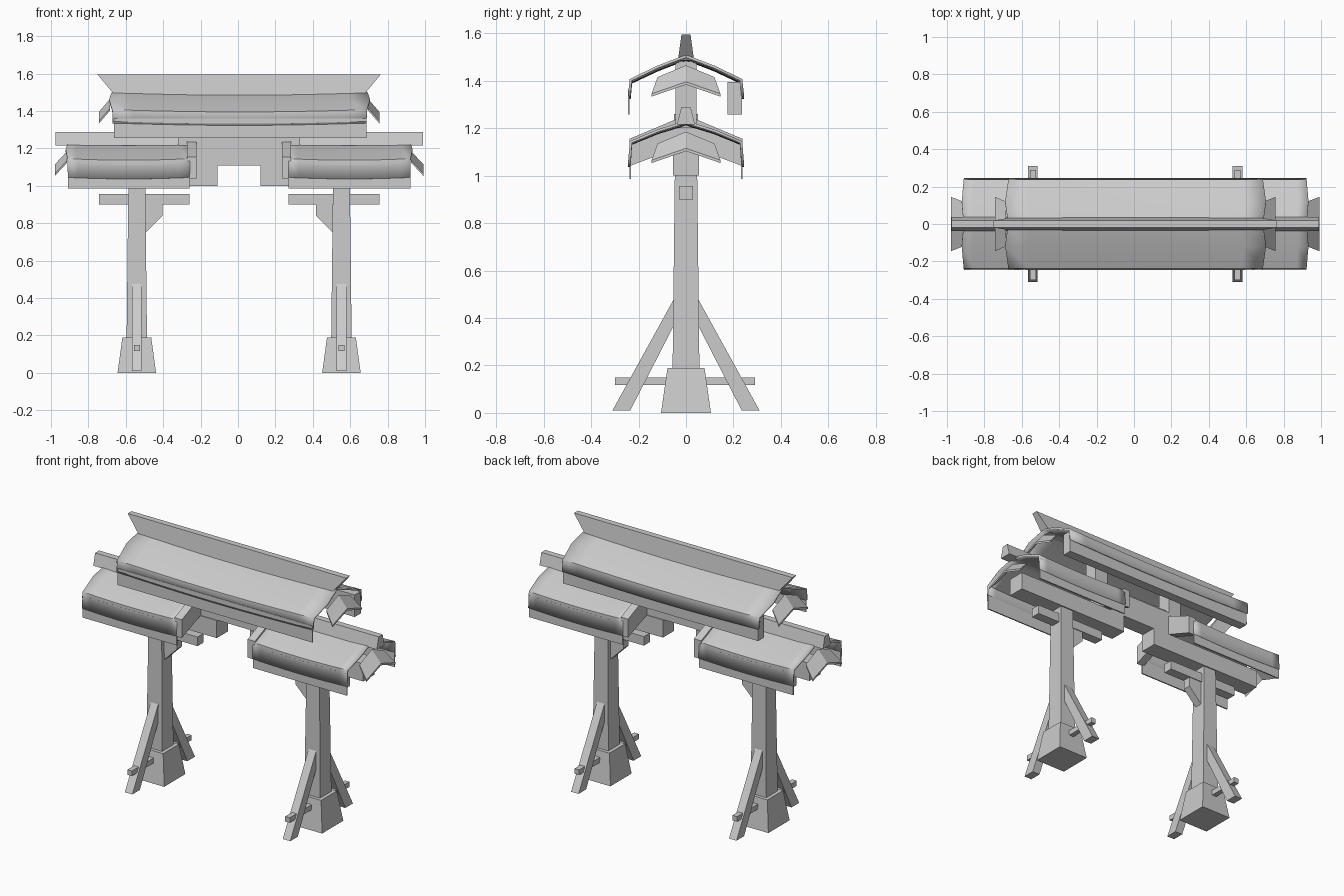
import bpy, bmesh, math

cube = bpy.data.objects.get("Cube")
if cube:
    bpy.data.objects.remove(cube)

grey = bpy.data.materials.new("plain grey")
grey.use_nodes = True
COLOUR = (0.6, 0.6, 0.6, 1)
grey.diffuse_color = COLOUR
grey.node_tree.nodes["Principled BSDF"].inputs["Base Color"].default_value = COLOUR

SHIFT = 0.006  # the structure sits slightly towards +x


def make(name, verts, faces):
    mesh = bpy.data.meshes.new(name)
    mesh.from_pydata([(x + SHIFT, y, z) for x, y, z in verts], [], faces)
    bm = bmesh.new()
    bm.from_mesh(mesh)
    bmesh.ops.recalc_face_normals(bm, faces=bm.faces)
    bm.to_mesh(mesh)
    bm.free()
    mesh.materials.append(grey)
    obj = bpy.data.objects.new(name, mesh)
    bpy.context.collection.objects.link(obj)
    return obj


def prism(name, a, b):
    """Join two matching rings into a closed solid."""
    n = len(a)
    faces = [tuple(range(n)), tuple(range(n, 2 * n))]
    faces += [(i, (i + 1) % n, n + (i + 1) % n, n + i) for i in range(n)]
    return make(name, a + b, faces)


def rect(x0, x1, y0, y1, z):
    return [(x0, y0, z), (x1, y0, z), (x1, y1, z), (x0, y1, z)]


def box(name, x0, x1, y0, y1, z0, z1):
    return prism(name, rect(x0, x1, y0, y1, z0), rect(x0, x1, y0, y1, z1))


def taper(name, cx, bottom, top, z0, z1):
    """Vertical block with half sizes (x, y) at each end."""
    (a, b), (c, d) = bottom, top
    return prism(name, rect(cx - a, cx + a, -b, b, z0), rect(cx - c, cx + c, -d, d, z1))


def along_x(name, x0, x1, outline):
    return prism(name, [(x0, y, z) for y, z in outline], [(x1, y, z) for y, z in outline])


def roof(name, x0, x1, ridge, eave, lip, sag, flare):
    """Curved two-sided roof shell with a short drop at each eave."""
    half = [(0.245, lip), (0.237, eave), (0.12, (ridge + eave) / 2 + 0.006), (0.03, ridge - 0.01)]
    profile = half + [(0, ridge)] + [(-y, z) for y, z in reversed(half)]
    steps, n = 12, len(profile)
    verts = []
    for i in range(steps + 1):
        t = i / steps
        dip = sag * math.sin(math.pi * t)
        for y, z in profile:
            # the slopes bulge outward near the middle of their height
            bulge = flare * math.sin(math.pi * min(1, abs(y) / 0.25))
            x = x0 + (x1 - x0) * t + bulge * (2 * t - 1)
            verts.append((x, y, z - dip))
    faces = [(i * n + j, i * n + j + 1, (i + 1) * n + j + 1, (i + 1) * n + j)
             for i in range(steps) for j in range(n - 1)]
    obj = make(name, verts, faces)
    if obj.data.polygons[n // 2].normal.z < 0:
        obj.data.flip_normals()
    shell = obj.modifiers.new("thickness", "SOLIDIFY")
    shell.thickness, shell.offset = 0.012, -1
    bpy.ops.object.select_all(action="DESELECT")
    obj.select_set(True)
    bpy.context.view_layer.objects.active = obj
    bpy.ops.object.shade_smooth_by_angle(angle=math.radians(40))


def end_flap(name, s, x_in, x_out, z):
    """Folded plate sloping outward from a gable."""
    verts = []
    for lift in (0, -0.012):
        for x, drop, w in ((x_in, 0, 0.12), (x_out, 0.07, 0.145)):
            verts += [(s * x, -w, z - drop - 0.05 + lift), (s * x, 0, z - drop + lift),
                      (s * x, w, z - drop - 0.05 + lift)]
    quads = [(0, 1, 4, 3), (1, 2, 5, 4)]
    faces = quads + [tuple(i + 6 for i in q) for q in quads]
    rim = [0, 1, 2, 5, 4, 3]
    faces += [(a, b, b + 6, a + 6) for a, b in zip(rim, rim[1:] + rim[:1])]
    make(name, verts, faces)


for s, side in ((-1, "right"), (1, "left")):
    cx = s * 0.547
    # Footing, post and its braces
    taper(side + "_footing", cx, (0.103, 0.105), (0.077, 0.078), 0, 0.19)
    taper(side + "_post", cx, (0.055, 0.057), (0.045, 0.047), 0.15, 1.02)
    for f, face in ((-1, "front"), (1, "back")):
        strut = [(f * 0.31, 0.01), (f * 0.235, 0.01), (f * 0.04, 0.39), (f * 0.04, 0.50)]
        along_x(f"{side}_{face}_strut", cx - 0.026, cx + 0.026, strut)
    box(side + "_peg", cx - 0.016, cx + 0.016, -0.30, 0.29, 0.118, 0.15)

    # Cross beams on the post
    ends = sorted((s * 0.265, s * 0.75))
    box(side + "_tie_beam", *ends, -0.03, 0.03, 0.90, 0.957)
    ends = sorted((s * 0.115, s * 0.90))
    box(side + "_lintel", *ends, -0.055, 0.055, 1.0, 1.11)
    knee = [(s * 0.50, 0.75), (s * 0.41, 0.84), (s * 0.41, 0.91), (s * 0.50, 0.91)]
    prism(side + "_knee_brace", [(x, -0.025, z) for x, z in knee], [(x, 0.025, z) for x, z in knee])

    # Lower roof with eave boards and inner gable rafters
    ends = sorted((s * 0.265, s * 0.915))
    roof(side + "_lower_roof", *ends, 1.232, 1.145, 1.045, 0.008, 0.012)
    for f, face in ((-1, "front"), (1, "back")):
        box(f"{side}_{face}_lower_eave_board", *ends, f * 0.235 - 0.004, f * 0.235 + 0.004, 0.985, 1.12)
    rafter = [(-0.238, 1.04), (-0.238, 1.155), (0, 1.255), (0.238, 1.155), (0.238, 1.04), (0, 1.13)]
    ends = sorted((s * 0.228, s * 0.278))
    along_x(side + "_inner_rafters", *ends, rafter)
    end_flap(side + "_lower_flap", s, 0.92, 0.985, 1.185)

    # Upper roof support and end flap
    box(side + "_upper_support", s * 0.28 - 0.045, s * 0.28 + 0.045, -0.045, 0.045, 1.2, 1.48)
    end_flap(side + "_upper_flap", s, 0.69, 0.75, 1.465)

# Middle beam and lower ridge
box("middle_beam", -0.27, 0.27, -0.05, 0.05, 1.11, 1.26)
along_x("lower_ridge", -0.982, 0.982, [(-0.038, 1.215), (0.038, 1.215), (0.02, 1.288), (-0.02, 1.288)])

# Upper roof, eave boards and flared ridge
roof("upper_roof", -0.675, 0.68, 1.508, 1.407, 1.335, 0.012, 0.02)
box("upper_front_eave_board", -0.67, 0.68, -0.244, -0.238, 1.257, 1.36)
box("upper_back_eave_board", -0.67, 0.68, 0.175, 0.235, 1.257, 1.395)
prism("upper_ridge", rect(-0.665, 0.665, -0.034, 0.034, 1.485), rect(-0.757, 0.757, -0.019, 0.019, 1.595))
